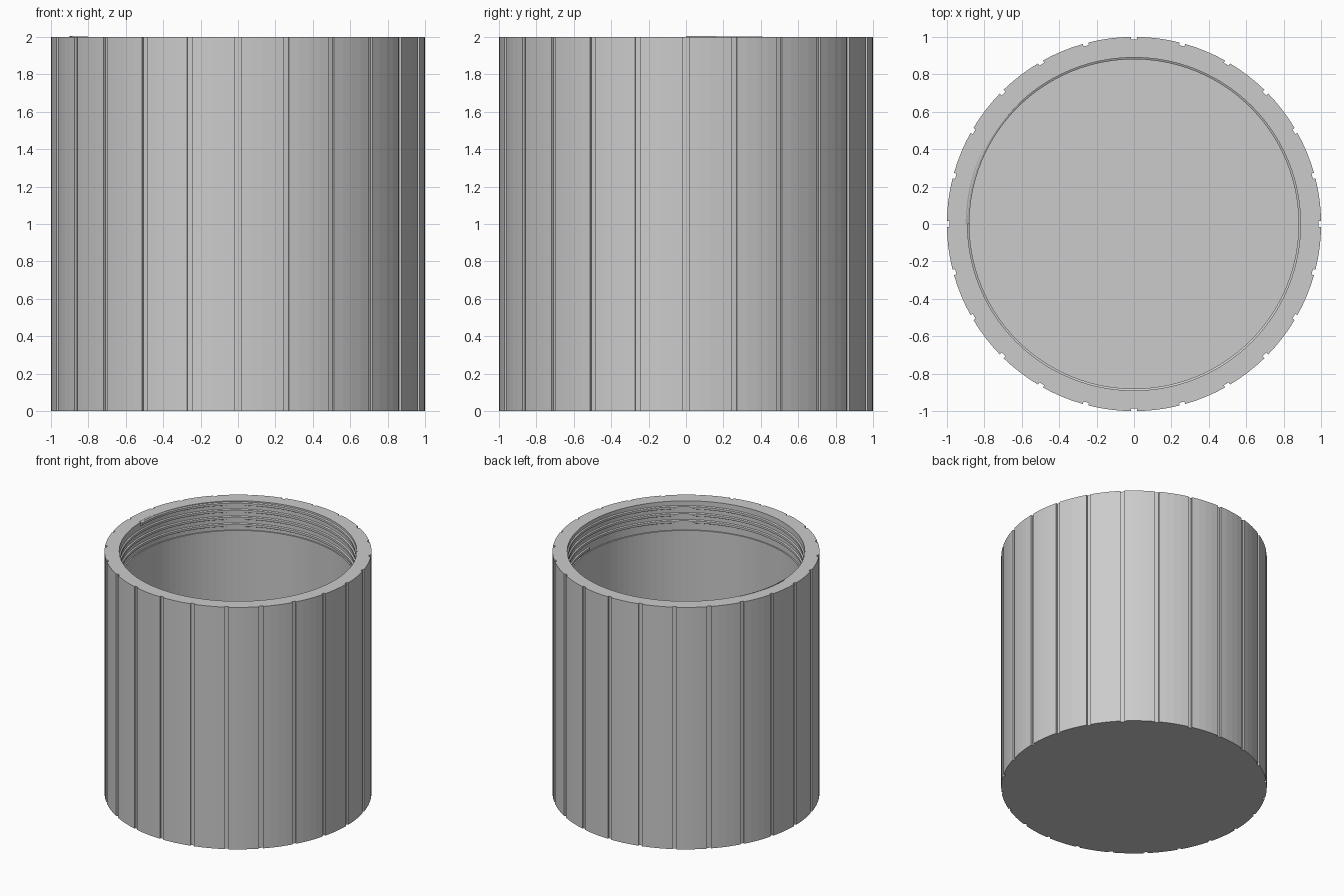
import bpy, bmesh, math
from math import sin, cos, pi, radians

if "Cube" in bpy.data.objects:
    bpy.data.objects.remove(bpy.data.objects["Cube"])

grey = bpy.data.materials.new("plain grey")
grey.use_nodes = True
colour = (0.6, 0.6, 0.6, 1)
grey.diffuse_color = colour
grey.node_tree.nodes["Principled BSDF"].inputs["Base Color"].default_value = colour

RADIUS, HEIGHT, FLOOR = 1.0, 2.0, 0.11
GROOVES, GROOVE_HALF, GROOVE_DEPTH = 24, 0.015, 0.014
BORE, THREAD_BORE, THREAD_BASE = 0.88, 0.89, 1.76


def polar(r, a, z):
    return (r * cos(a), r * sin(a), z)


def finish(bm, name):
    bmesh.ops.remove_doubles(bm, verts=bm.verts, dist=1e-5)
    bmesh.ops.recalc_face_normals(bm, faces=bm.faces)
    mesh = bpy.data.meshes.new(name)
    bm.to_mesh(mesh)
    bm.free()
    mesh.materials.append(grey)
    obj = bpy.data.objects.new(name, mesh)
    bpy.context.collection.objects.link(obj)
    return obj


def add_face(bm, points):
    bm.faces.new([bm.verts.new(p) for p in points])


def wall_profile(r):
    return [(0, 0), (r, 0), (r, HEIGHT), (THREAD_BORE, HEIGHT),
            (THREAD_BORE, THREAD_BASE), (BORE, THREAD_BASE),
            (BORE, FLOOR), (0, FLOOR)]


def add_span(bm, a0, a1, r):
    # One wedge of the turned cup
    prof = wall_profile(r)
    for (r0, z0), (r1, z1) in zip(prof, prof[1:]):
        pts = [polar(r0, a0, z0), polar(r1, a0, z1)]
        if r1:
            pts.append(polar(r1, a1, z1))
        if r0:
            pts.append(polar(r0, a1, z0))
        add_face(bm, pts)


# Cup body with vertical grip grooves
bm = bmesh.new()
step = 2 * pi / GROOVES
half = math.asin(GROOVE_HALF / RADIUS)
inner = RADIUS - GROOVE_DEPTH
SPANS = 4
for i in range(GROOVES):
    mid = i * step
    add_span(bm, mid - half, mid + half, inner)
    for a in (mid - half, mid + half):
        add_face(bm, [polar(inner, a, 0), polar(RADIUS, a, 0),
                      polar(RADIUS, a, HEIGHT), polar(inner, a, HEIGHT)])
    width = (step - 2 * half) / SPANS
    for k in range(SPANS):
        start = mid + half + k * width
        add_span(bm, start, start + width, RADIUS)
finish(bm, "jar_body")

# Internal screw thread: a tapered ridge swept along a helix
bm = bmesh.new()
TURNS, SEGMENTS, PITCH = 3.5, 96, 0.058
section = [(0.9, -0.02), (0.88, -0.009), (0.88, 0.009), (0.9, 0.02)]
rings = []
for s in range(int(TURNS * SEGMENTS) + 1):
    turn = s / SEGMENTS
    z = THREAD_BASE + 0.022 + turn * PITCH
    rings.append([bm.verts.new(polar(r, turn * 2 * pi, z + dz)) for r, dz in section])
for a, b in zip(rings, rings[1:]):
    for k in range(4):
        n = (k + 1) % 4
        bm.faces.new((a[k], a[n], b[n], b[k]))
bm.faces.new(rings[0])
bm.faces.new(rings[-1])
thread = finish(bm, "screw_thread")
bpy.context.view_layer.objects.active = thread
thread.select_set(True)
bpy.ops.object.shade_smooth_by_angle(angle=radians(25))
